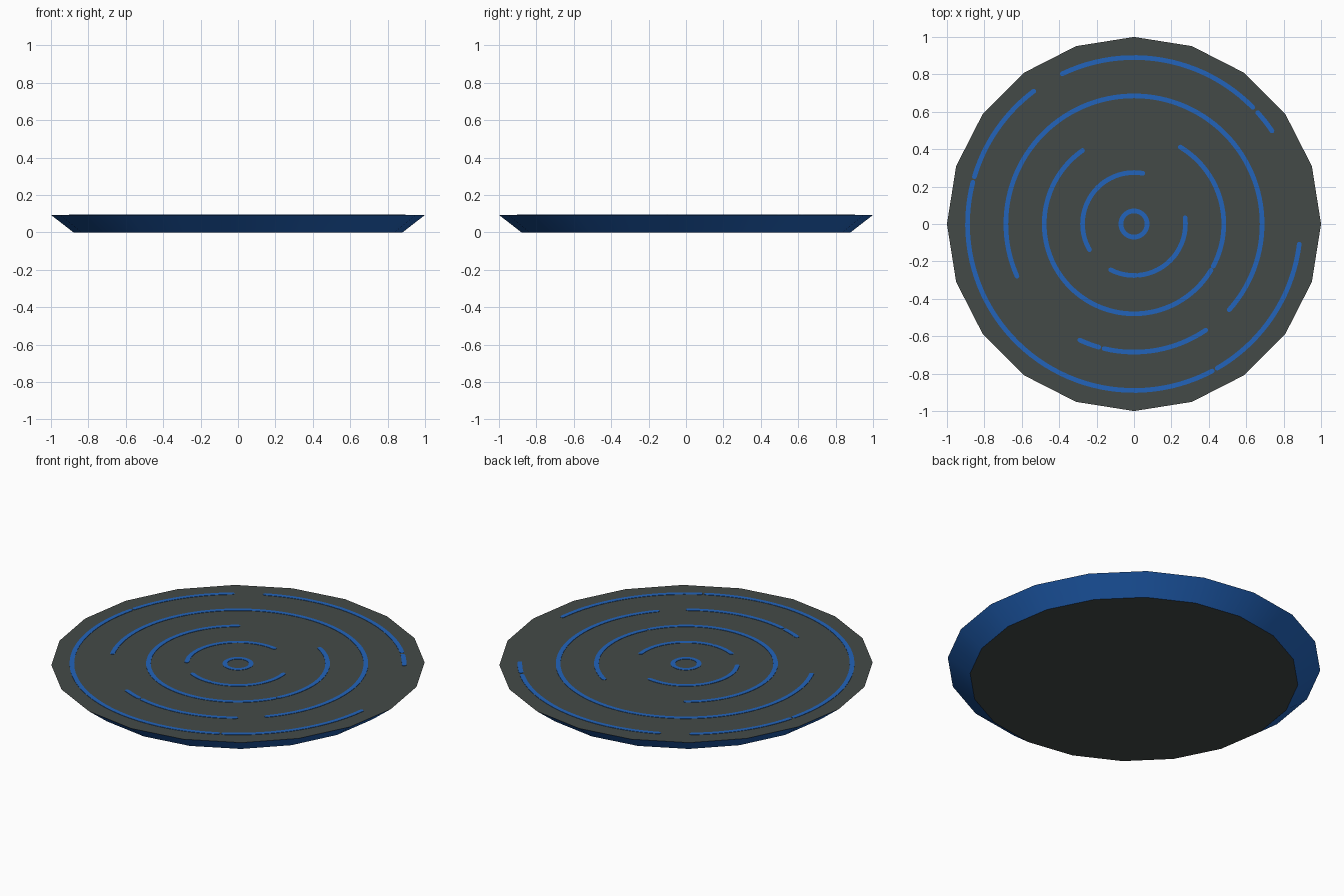
import bpy, bmesh, math

if "Cube" in bpy.data.objects:
    bpy.data.objects.remove(bpy.data.objects["Cube"])

H, R_TOP, R_BOTTOM, SIDES = 0.093, 1.0, 0.88, 20
WIDTH, THICK = 0.025, 0.002


def material(name, rgb):
    m = bpy.data.materials.new(name)
    m.diffuse_color = (*rgb, 1)
    m.use_nodes = True
    m.node_tree.nodes["Principled BSDF"].inputs["Base Color"].default_value = m.diffuse_color
    return m


grey = material("dark grey", (0.057, 0.068, 0.064))
blue = material("blue", (0.016, 0.127, 0.50))


def finish(bm, name, mats):
    bmesh.ops.recalc_face_normals(bm, faces=bm.faces)
    mesh = bpy.data.meshes.new(name)
    bm.to_mesh(mesh)
    bm.free()
    for m in mats:
        mesh.materials.append(m)
    ob = bpy.data.objects.new(name, mesh)
    bpy.context.collection.objects.link(ob)
    return ob


# Dish: tapered twenty-sided disc, grey caps and smooth blue rim
bm = bmesh.new()
loops = [[bm.verts.new((r * math.cos(math.tau * i / SIDES), r * math.sin(math.tau * i / SIDES), z))
          for i in range(SIDES)] for r, z in ((R_BOTTOM, 0), (R_TOP, H))]
for loop in loops:
    bm.faces.new(loop)
for i in range(SIDES):
    j = (i + 1) % SIDES
    f = bm.faces.new((loops[0][i], loops[0][j], loops[1][j], loops[1][i]))
    f.material_index = 1
    f.smooth = True
for e in bm.edges:
    if len({f.material_index for f in e.link_faces}) > 1:
        e.smooth = False
finish(bm, "disc_base", [grey, blue])


def add_arc(bm, r, start, end):
    """Thin curved plate with rounded ends, or a closed ring for 360 degrees."""
    closed = end - start >= 360
    n = max(4, round((end - start) / 3))
    w = WIDTH / 2
    inner, outer = [], []
    # (angle, half width) samples; the two ends are rounded off
    samples = [(math.radians(start + (end - start) * i / n), w)
               for i in range(n if closed else n + 1)]
    if not closed:
        a0, a1 = samples[0][0], samples[-1][0]
        caps = [(w * math.sin(t), w * math.cos(t)) for t in (math.pi / 6, math.pi / 3, 1.45)]
        samples = ([(a0 - d / r, h) for d, h in reversed(caps)] + samples
                   + [(a1 + d / r, h) for d, h in caps])
    rows = []
    for a, h in samples:
        rows.append([bm.verts.new((q * math.cos(a), q * math.sin(a), z))
                     for q, z in ((r - h, H - 0.001), (r + h, H - 0.001),
                                  (r + h, H + THICK), (r - h, H + THICK))])
    count = len(rows)
    for i in range(count if closed else count - 1):
        p, q = rows[i], rows[(i + 1) % count]
        for k in range(4):
            m = (k + 1) % 4
            bm.faces.new((p[k], p[m], q[m], q[k]))
    if not closed:
        bm.faces.new(rows[0])
        bm.faces.new(rows[-1])


# Light strips: radius -> arcs in degrees
rings = {
    0.07: [(0, 360)],
    0.275: [(80, 210), (243, 272), (276, 367)],
    0.48: [(125, 329), (332, 419)],
    0.685: [(-42, 204), (245, 254), (256.5, 304)],
    0.89: [(34, 42), (44.5, 115.5), (127, 163.5), (165.5, 298), (300, 353)],
}
for n, (r, arcs) in enumerate(rings.items()):
    bm = bmesh.new()
    for start, end in arcs:
        add_arc(bm, r, start, end)
    finish(bm, f"light_ring_{n + 1}", [blue])
